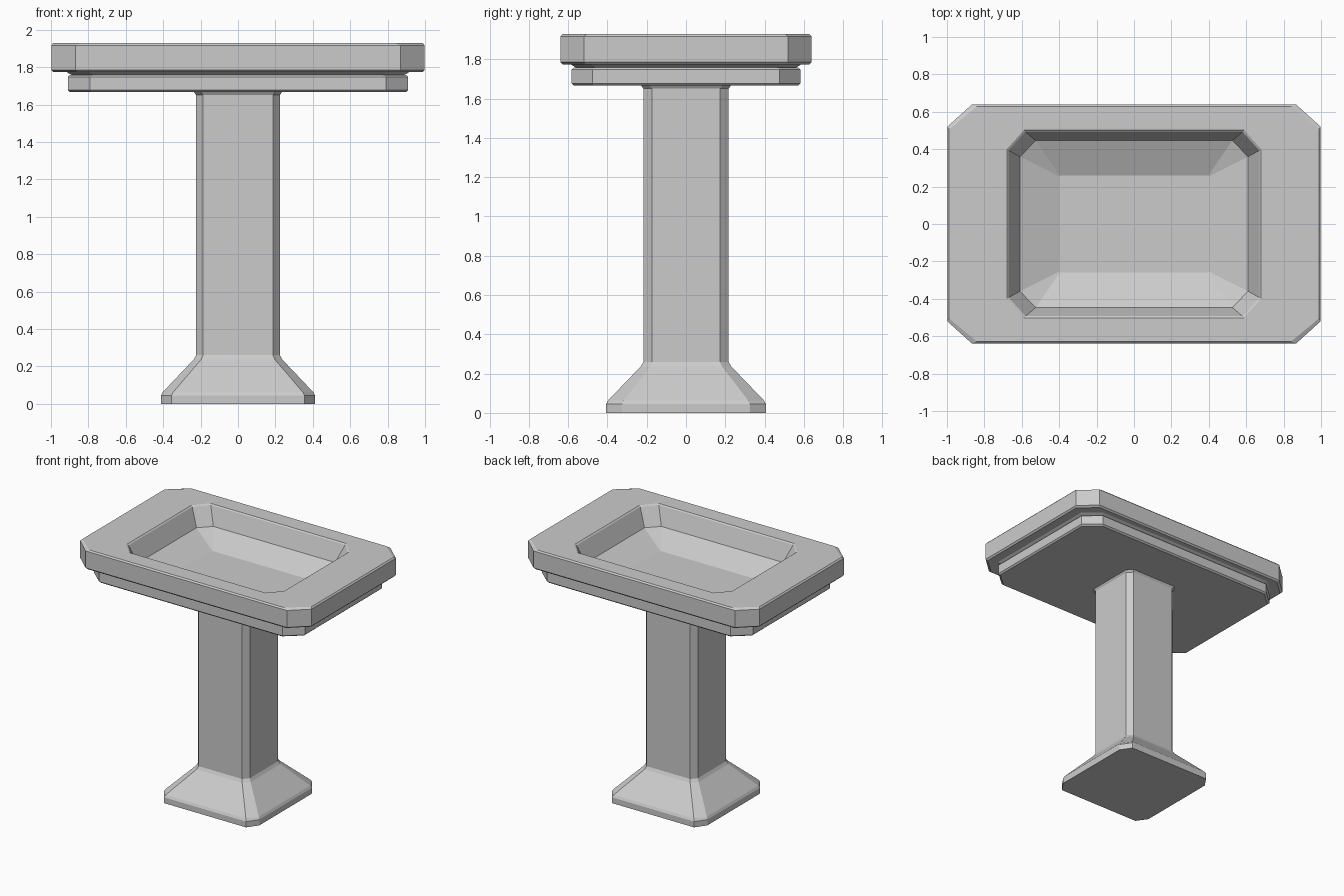
import bpy, bmesh


def octagon(x, y, cx, cy):
    """Rectangle outline with cut corners: half sizes x, y and corner cuts cx, cy."""
    return [(x, -y + cy), (x, y - cy), (x - cx, y), (-x + cx, y),
            (-x, y - cy), (-x, -y + cy), (-x + cx, -y), (x - cx, -y)]


def loft(name, sections):
    """Stack cut-corner sections (x, y, cx, cy, z), skin them and cap both ends."""
    bm = bmesh.new()
    rings = [[bm.verts.new((px, py, z)) for px, py in octagon(x, y, cx, cy)]
             for x, y, cx, cy, z in sections]
    for a, b in zip(rings, rings[1:]):
        for i in range(8):
            j = (i + 1) % 8
            bm.faces.new((a[i], a[j], b[j], b[i]))
    bm.faces.new(rings[0][::-1])
    bm.faces.new(rings[-1])
    mesh = bpy.data.meshes.new(name)
    bm.to_mesh(mesh)
    bm.free()
    obj = bpy.data.objects.new(name, mesh)
    bpy.context.collection.objects.link(obj)
    return obj


# Pedestal: foot, flared skirt, column and small neck
loft("pedestal", [
    (0.412, 0.407, 0.057, 0.082, 0.0),
    (0.412, 0.407, 0.057, 0.082, 0.045),
    (0.402, 0.397, 0.056, 0.080, 0.063),
    (0.237, 0.230, 0.040, 0.047, 0.237),
    (0.224, 0.217, 0.037, 0.043, 0.260),
    (0.224, 0.217, 0.037, 0.043, 1.650),
    (0.236, 0.229, 0.038, 0.045, 1.668),
])

# Basin: underside, lower tier, upper slab, rim, then down into the bowl
loft("basin", [
    (0.898, 0.570, 0.118, 0.100, 1.666),
    (0.910, 0.582, 0.120, 0.105, 1.677),
    (0.910, 0.582, 0.120, 0.105, 1.748),
    (0.900, 0.572, 0.118, 0.103, 1.757),
    (0.888, 0.560, 0.116, 0.101, 1.758),
    (0.915, 0.585, 0.120, 0.105, 1.773),
    (0.986, 0.626, 0.130, 0.118, 1.773),
    (0.998, 0.638, 0.130, 0.118, 1.785),
    (0.998, 0.638, 0.130, 0.118, 1.917),
    (0.988, 0.628, 0.148, 0.122, 1.928),
    (0.680, 0.502, 0.092, 0.102, 1.928),
    (0.670, 0.493, 0.090, 0.100, 1.920),
    (0.610, 0.446, 0.085, 0.086, 1.786),
    (0.400, 0.258, 0.004, 0.004, 1.700),
])
